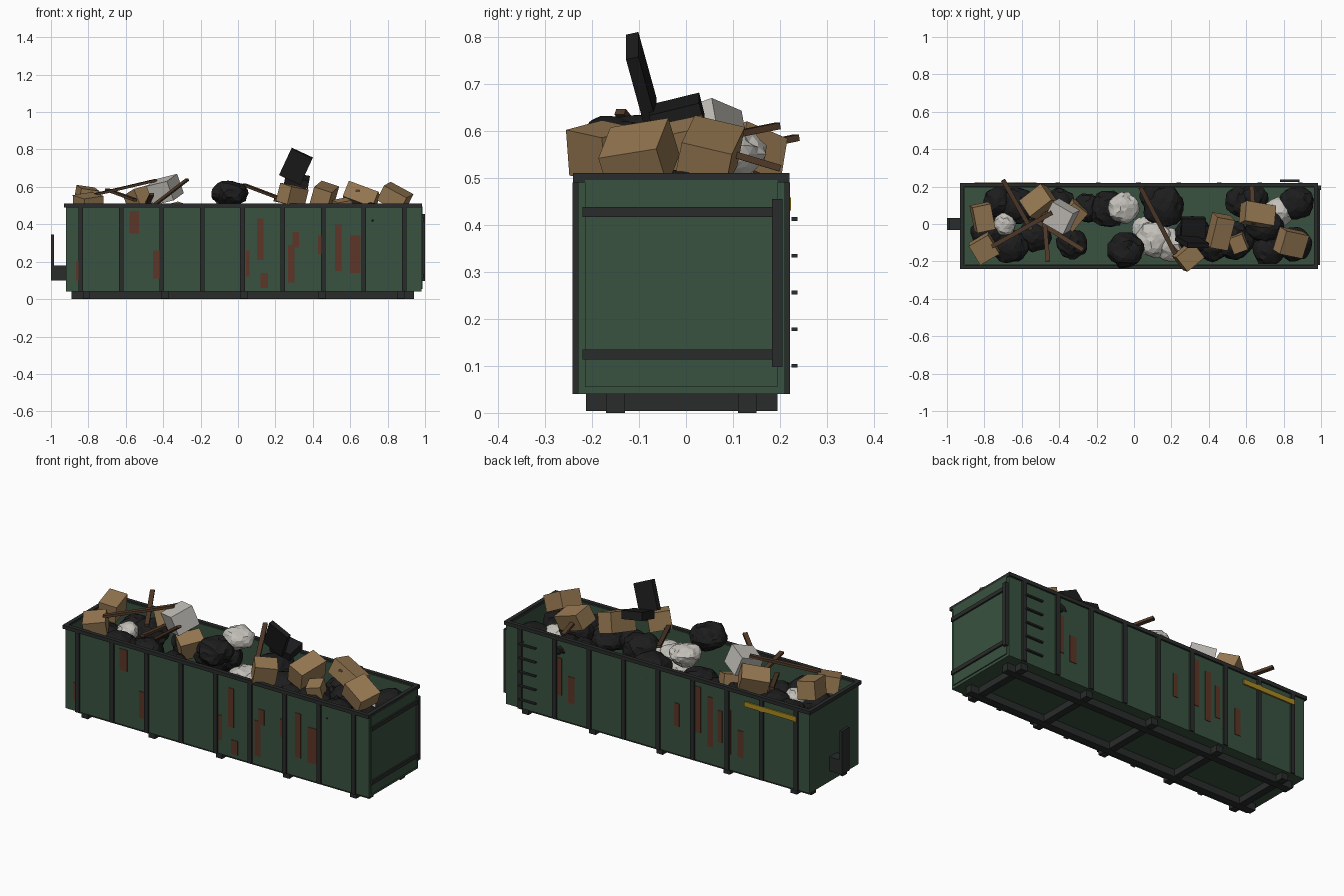
import bpy, bmesh, math, random
from mathutils import Vector, Matrix, Euler, noise

random.seed(4)


def mat(name, r, g, b):
    m = bpy.data.materials.new(name)
    m.diffuse_color = (r, g, b, 1)
    return m


GREEN = mat("green_paint", .04, .085, .05)
STEEL = mat("dark_steel", .022, .025, .023)
RUST = mat("rust", .11, .035, .02)
YELLOW = mat("yellow", .4, .25, .015)
CARD = mat("cardboard", .31, .19, .085)
WOOD = mat("wood", .08, .042, .022)
BLACK = mat("black_plastic", .012, .012, .013)
WHITE = mat("pale_plastic", .55, .53, .49)


def finish(name, bm, m):
    me = bpy.data.meshes.new(name)
    bm.to_mesh(me)
    bm.free()
    me.materials.append(m)
    ob = bpy.data.objects.new(name, me)
    bpy.context.collection.objects.link(ob)
    return ob


def blocks(name, items, m):
    """One object from boxes given as (x0, x1, y0, y1, z0, z1)."""
    bm = bmesh.new()
    for x0, x1, y0, y1, z0, z1 in items:
        M = (Matrix.Translation(((x0 + x1) / 2, (y0 + y1) / 2, (z0 + z1) / 2))
             @ Matrix.Diagonal((x1 - x0, y1 - y0, z1 - z0, 1)))
        bmesh.ops.create_cube(bm, size=1, matrix=M)
    return finish(name, bm, m)


def tilted(name, c, size, rot, m):
    bm = bmesh.new()
    M = (Matrix.Translation(c) @ Euler([math.radians(a) for a in rot]).to_matrix().to_4x4()
         @ Matrix.Diagonal((*size, 1)))
    bmesh.ops.create_cube(bm, size=1, matrix=M)
    return finish(name, bm, m)


def plank(name, a, b):
    a, b = Vector(a), Vector(b)
    q = (b - a).to_track_quat('X', 'Z').to_matrix().to_4x4()
    bm = bmesh.new()
    M = Matrix.Translation((a + b) / 2) @ q @ Matrix.Diagonal(((b - a).length, .024, .014, 1))
    bmesh.ops.create_cube(bm, size=1, matrix=M)
    return finish(name, bm, WOOD)


def bag(name, x, y, z, r, m):
    """Crumpled faceted sack."""
    bm = bmesh.new()
    bmesh.ops.create_icosphere(bm, subdivisions=3, radius=1)
    off = Vector([random.uniform(0, 50) for _ in range(3)])
    for v in bm.verts:
        d = v.co.normalized()
        k = 1 + .16 * noise.noise(d * 1.6 + off) + .12 * noise.noise(d * 4.5 + off)
        v.co = Vector((x, y, z)) + Vector((d.x, d.y, d.z * .75)) * (r * k)
    return finish(name, bm, m)


# Body: walls and floor
X0, X1, Y0, Y1 = -.92, .98, -.23, .21
T = .015
blocks("floor", [(X0, X1, Y0, Y1, .04, .06)], GREEN)
blocks("walls", [(X0, X1, Y0, Y0 + T, .04, .5), (X0, X1, Y1 - T, Y1, .04, .5),
                 (X0, X0 + T, Y0, Y1, .04, .5), (X1 - T, X1, Y0, Y1, .04, .5)], GREEN)

# Rim and side ribs
blocks("rim", [(-.93, .985, -.24, -.218, .49, .51), (-.93, .985, .198, .22, .49, .51),
               (-.93, -.908, -.24, .22, .49, .51), (.963, .985, -.24, .22, .49, .51)], STEEL)
blocks("ribs", [(x - .0125, x + .0125, y, y + .012, .04, .49)
                for x in [-.84 + .216 * i for i in range(9)] for y in (-.241, .209)], STEEL)

# Underframe: two rails and cross members
blocks("rails", [(-.89, .94, y - .02, y + .02, 0, .04) for y in (-.15, .13)], STEEL)
blocks("cross_members", [(x - .02, x + .02, -.213, .194, .004, .04)
                         for x in [.03 + .42 * i for i in (-2, -1, 0, 1, 2)]], STEEL)

# Rear door with bars and hinge post
blocks("door", [(.978, .986, -.215, .195, .055, .495)], GREEN)
blocks("door_bars", [(.984, .995, -.22, .185, z - .011, z + .011) for z in (.124, .427)]
       + [(.98, 1.0, .183, .205, .098, .455)], STEEL)

# Lifting hook at the other end
blocks("lift_hook", [(-1, -.92, -.032, .032, .10, .18), (-1, -.984, -.032, .032, .10, .345)], STEEL)

# Ladder rungs
blocks("ladder", [(.78, .885, .224, .237, z - .004, z + .004)
                  for z in [.10 + .078 * i for i in range(5)]], STEEL)

# Rust patches (x centre, width, z low, z high) and yellow stripe
front = [(-.555, .05, .35, .47), (-.435, .04, .11, .26), (.118, .035, .21, .43), (.052, .02, .12, .26),
         (.14, .04, .06, .14), (.285, .035, .09, .29), (.308, .035, .275, .36), (.437, .02, .24, .34),
         (.537, .035, .15, .4), (.627, .055, .14, .34), (-.857, .02, .1, .2)]
back = [(.65, .04, .18, .39), (.57, .04, .15, .3), (-.09, .03, .2, .33), (-.22, .04, .2, .46),
        (-.30, .035, .14, .42), (-.36, .03, .18, .36), (-.41, .035, .13, .38), (-.49, .035, .13, .28)]
blocks("rust_patches",
       [(x - w / 2, x + w / 2, -.233, -.229, a, b) for x, w, a, b in front]
       + [(x - w / 2, x + w / 2, .209, .213, a, b) for x, w, a, b in back], RUST)
blocks("yellow_stripe", [(-.845, -.52, .215, .223, .43, .458)], YELLOW)

# Rubbish bags
for x, y, z, r in [(-.045, -.14, .565, .095), (-.14, .08, .42, .095), (-.25, .09, .4, .075),
                   (.16, .09, .42, .11), (.1, .14, .42, .07), (.32, -.06, .43, .1),
                   (.87, .115, .42, .09), (.54, -.09, .42, .1), (.70, .0, .44, .1),
                   (.72, -.14, .42, .085), (.86, -.11, .41, .09), (.57, .12, .42, .08),
                   (.64, .14, .43, .075), (-.62, .1, .42, .1), (-.73, .12, .42, .08),
                   (-.66, -.12, .43, .09), (-.78, -.05, .41, .09), (-.4, .11, .42, .08),
                   (-.33, -.11, .4, .08), (-.53, -.06, .4, .09), (.42, -.12, .42, .08)]:
    bag("black_bag", x, y, z, r, BLACK)
for x, y, z, r in [(-.055, .085, .55, .08), (.11, -.08, .42, .1), (.19, -.11, .42, .085),
                   (.06, -.03, .4, .07), (.77, .06, .42, .08), (-.69, 0, .45, .06)]:
    bag("white_bag", x, y, z, r, WHITE)

# Cardboard boxes: centre, size, rotation
for c, s, r in [((-.81, .035, .545), (.1, .14, .1), (8, 8, 12)),
                ((-.80, -.13, .51), (.12, .12, .09), (10, -8, 30)),
                ((-.51, .12, .54), (.15, .11, .1), (-20, -12, 38)),
                ((-.33, .05, .45), (.1, .13, .1), (10, 15, -38)),
                ((.29, -.175, .555), (.12, .1, .1), (12, 8, 40)),
                ((.46, -.04, .55), (.1, .17, .11), (12, 18, -10)),
                ((.56, -.10, .49), (.08, .09, .08), (10, -10, 20)),
                ((.66, .05, .55), (.17, .11, .09), (-14, 20, -10)),
                ((.84, -.10, .545), (.14, .13, .09), (10, 28, -12))]:
    tilted("cardboard_box", c, s, r, CARD)
tilted("white_appliance", (-.39, .04, .585), (.13, .13, .11), (18, -12, -30), WHITE)

# Discarded chair: seat and back
tilted("chair_seat", (.315, -.02, .635), (.13, .11, .045), (14, 10, 0), BLACK)
tilted("chair_back", (.31, -.095, .71), (.125, .027, .16), (14, 25, 0), BLACK)

# Loose planks
for a, b in [((.035, .195, .61), (.22, -.16, .54)), ((-.76, -.12, .56), (-.44, .06, .635)),
             ((-.70, .235, .585), (-.55, -.03, .53)), ((-.53, .02, .44), (-.27, -.14, .64)),
             ((-.49, .15, .5), (-.46, -.2, .56)), ((.63, .2, .52), (.64, .0, .58)),
             ((.2, -.12, .53), (.29, -.22, .51))]:
    plank("plank", a, b)
